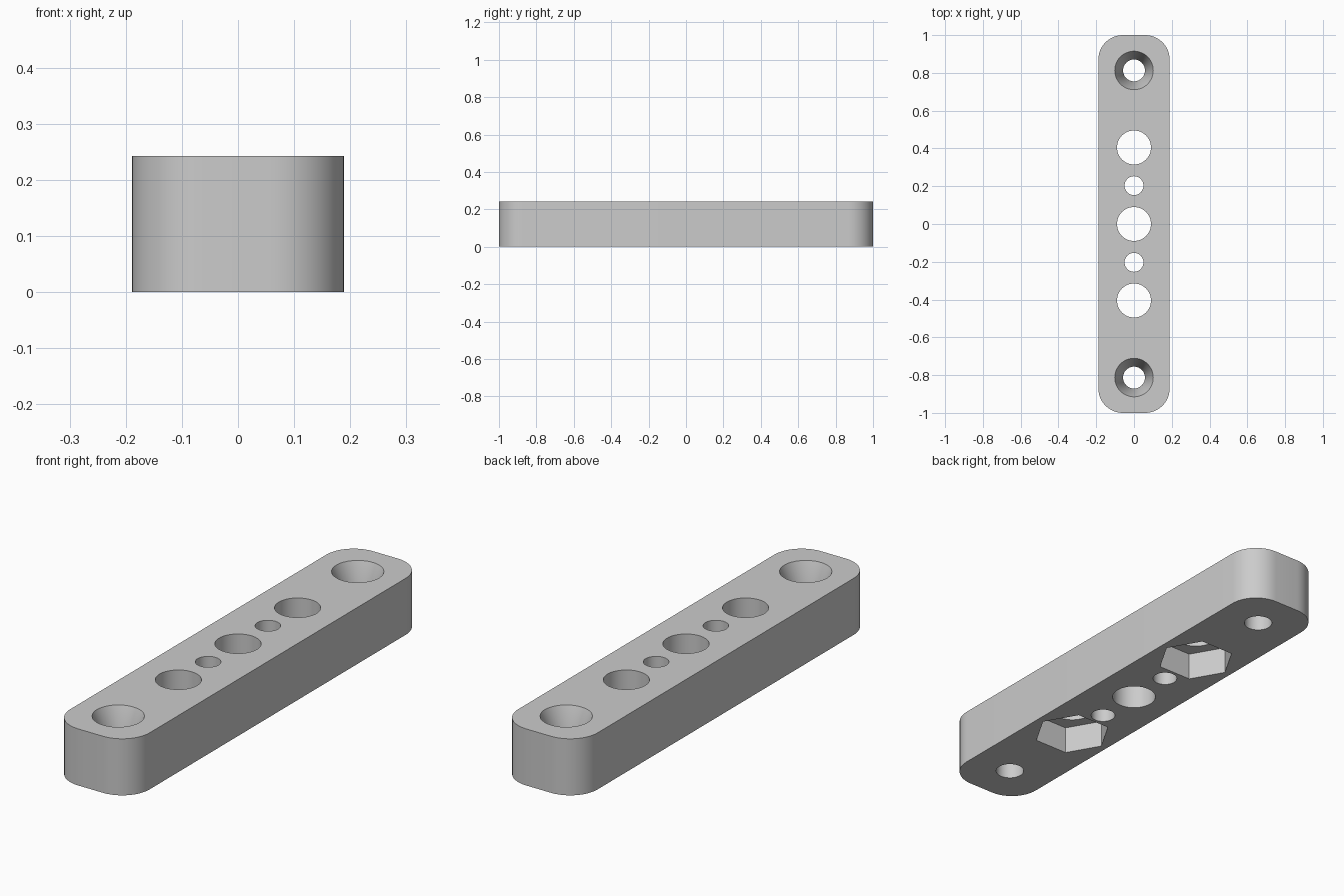
import bpy, bmesh
from math import pi, cos, sin

if "Cube" in bpy.data.objects:
    bpy.data.objects.remove(bpy.data.objects["Cube"])

WIDTH, LENGTH, HEIGHT, CORNER = 0.378, 2.0, 0.243, 0.13

grey = bpy.data.materials.new("plain grey")
grey.use_nodes = True
COLOUR = (0.6, 0.6, 0.6, 1)
grey.diffuse_color = COLOUR
grey.node_tree.nodes["Principled BSDF"].inputs["Base Color"].default_value = COLOUR


def new_object(name, bm):
    bmesh.ops.recalc_face_normals(bm, faces=bm.faces)
    mesh = bpy.data.meshes.new(name)
    bm.to_mesh(mesh)
    bm.free()
    mesh.materials.append(grey)
    obj = bpy.data.objects.new(name, mesh)
    bpy.context.collection.objects.link(obj)
    return obj


def loft(name, rings):
    """Solid through stacked rings of points, capped at both ends."""
    bm = bmesh.new()
    loops = [[bm.verts.new(p) for p in ring] for ring in rings]
    for low, high in zip(loops, loops[1:]):
        for i in range(len(low)):
            j = (i + 1) % len(low)
            bm.faces.new((low[i], low[j], high[j], high[i]))
    bm.faces.new(loops[0])
    bm.faces.new(loops[-1])
    return new_object(name, bm)


def rounded_rectangle(z, steps=12):
    points = []
    for k, (sx, sy) in enumerate([(1, 1), (-1, 1), (-1, -1), (1, -1)]):
        for i in range(steps + 1):
            a = (k + i / steps) * pi / 2
            points.append((sx * (WIDTH / 2 - CORNER) + CORNER * cos(a),
                           sy * (LENGTH / 2 - CORNER) + CORNER * sin(a), z))
    return points


def drill(name, y, profile, sides=48):
    """Cutter from (radius, height) pairs."""
    return loft(name, [[(r * cos(2 * pi * i / sides), y + r * sin(2 * pi * i / sides), z)
                        for i in range(sides)] for r, z in profile])


# Bar with rounded ends
bar = loft("mounting_bar", [rounded_rectangle(0), rounded_rectangle(HEIGHT)])

BELOW, ABOVE = -0.05, HEIGHT + 0.05
cutters = [drill("centre_hole", 0, [(0.09, BELOW), (0.09, ABOVE)])]
for side in (-1, 1):
    # Small pin holes
    cutters.append(drill("pin_hole", side * 0.203, [(0.05, BELOW), (0.05, ABOVE)]))
    # Bolt holes with hexagonal nut pockets underneath
    cutters.append(drill("bolt_hole", side * 0.405, [(0.09, BELOW), (0.09, ABOVE)]))
    cutters.append(drill("nut_pocket", side * 0.405, [(0.16, BELOW), (0.16, 0.12)], 6))
    # Countersunk screw holes at the ends
    cutters.append(drill("screw_hole", side * 0.813,
                         [(0.058, BELOW), (0.058, 0.123), (0.102, HEIGHT), (0.102, ABOVE)]))

# Cut every hole, then discard the cutters
bpy.context.view_layer.objects.active = bar
for cutter in cutters:
    cut = bar.modifiers.new("cut", "BOOLEAN")
    cut.operation, cut.solver, cut.object = "DIFFERENCE", "EXACT", cutter
    bpy.ops.object.modifier_apply(modifier=cut.name)
    bpy.data.objects.remove(cutter)

bpy.ops.object.select_all(action="DESELECT")
bar.select_set(True)
bpy.ops.object.shade_smooth_by_angle(angle=pi / 6)
